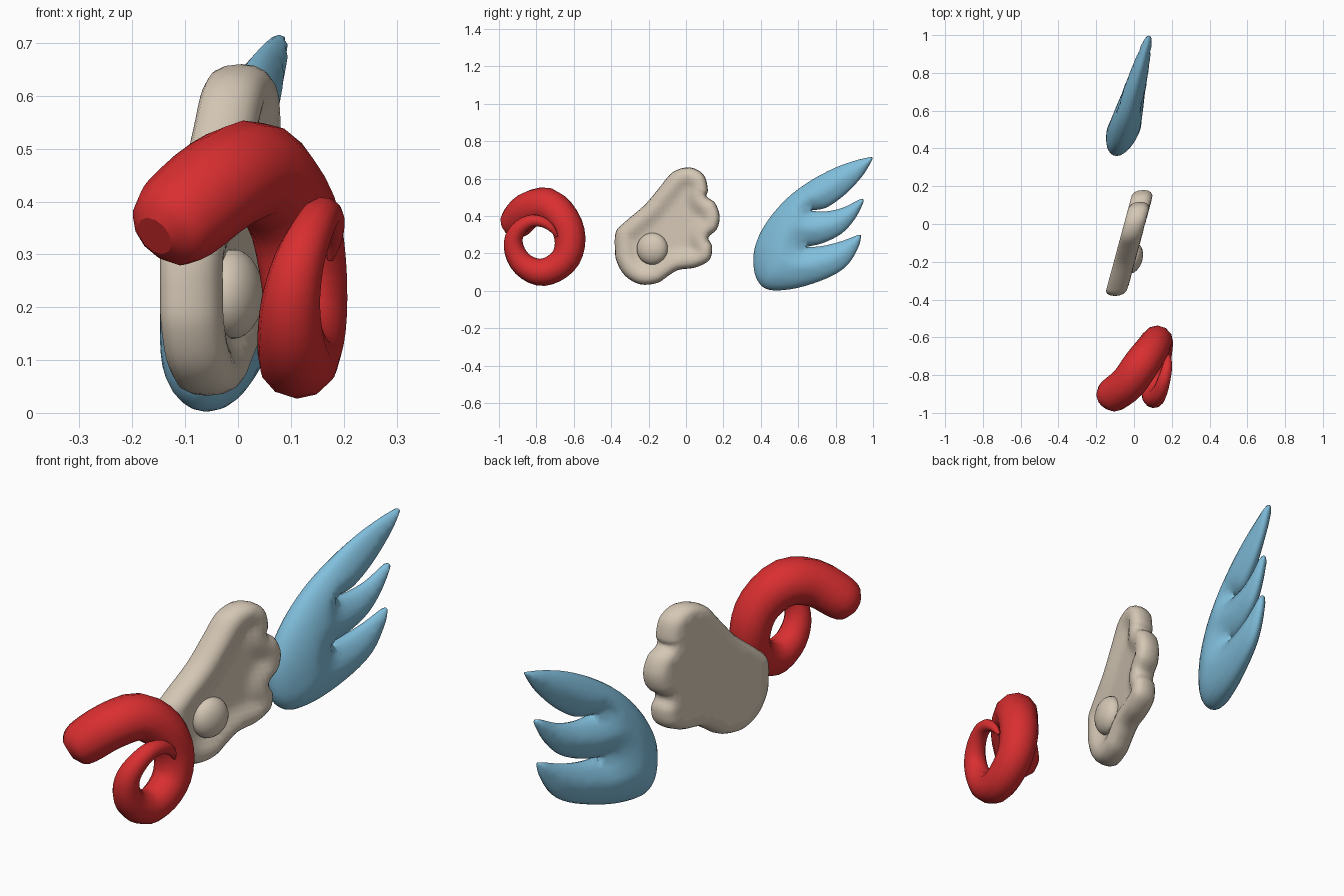
import bpy, bmesh, math
from mathutils import Vector
from mathutils.geometry import delaunay_2d_cdt, intersect_point_line

if "Cube" in bpy.data.objects:
    bpy.data.objects.remove(bpy.data.objects["Cube"])


def material(name, rgb):
    m = bpy.data.materials.new(name)
    m.diffuse_color = (*rgb, 1)
    m.use_nodes = True
    m.node_tree.nodes["Principled BSDF"].inputs["Base Color"].default_value = m.diffuse_color
    return m


RED = material("horn red", (0.70, 0.028, 0.03))
BEIGE = material("bone beige", (0.66, 0.57, 0.46))
BLUE = material("sky blue", (0.22, 0.52, 0.72))


def smooth_path(pts, n, closed):
    """Catmull-Rom resampling of tuples of any size."""
    pts = [Vector(p) for p in pts]
    k, out = len(pts), []
    get = (lambda i: pts[i % k]) if closed else (lambda i: pts[max(0, min(k - 1, i))])
    for i in range(k if closed else k - 1):
        a, b, c, d = get(i - 1), get(i), get(i + 1), get(i + 2)
        for j in range(n):
            t = j / n
            out.append(0.5 * (2 * b + (c - a) * t + (2 * a - 5 * b + 4 * c - d) * t * t
                              + (3 * b - a - 3 * c + d) * t ** 3))
    return out if closed else out + [pts[-1]]


def puffy_plate(name, outline, mat, plane, front, back, rings, step):
    """Inflate a (y, z) outline along x; thickness depends on edge distance."""
    loop = smooth_path(outline, 4, True)
    k = len(loop)
    segs = [(loop[i], loop[(i + 1) % k]) for i in range(k)]

    def dist(p):
        best = 9
        for a, b in segs:
            q, t = intersect_point_line(p, a, b)
            q = a.lerp(b, max(0, min(1, t)))
            best = min(best, (p - Vector((q[0], q[1]))).length)
        return best

    def inside(p):
        r = False
        for a, b in segs:
            if (a.y > p.y) != (b.y > p.y) and p.x < a.x + (p.y - a.y) * (b.x - a.x) / (b.y - a.y):
                r = not r
        return r

    pts = list(loop)
    for r in rings:
        for i in range(k):
            t = (loop[(i + 1) % k] - loop[i - 1]).normalized()
            for s in (1, -1):
                p = loop[i] + Vector((-t.y, t.x)) * r * s
                if inside(p) and dist(p) > 0.93 * r:
                    pts.append(p)
    for i in range(int(2.4 / step)):
        for j in range(int(0.8 / step)):
            p = Vector((-1.2 + i * step, j * step))
            if inside(p) and dist(p) > rings[-1] + step * 0.6:
                pts.append(p)
    vs, _, fs, *_ = delaunay_2d_cdt(pts, [(i, (i + 1) % k) for i in range(k)], [], 1, 1e-5)
    bm = bmesh.new()
    top, bot = [], []
    for v in vs:
        d = dist(v)
        x = plane(v.x)
        if d < 1e-4:
            w = bm.verts.new((x, v.x, v.y))
            top.append(w)
            bot.append(w)
        else:
            top.append(bm.verts.new((x + front(d, v), v.x, v.y)))
            bot.append(bm.verts.new((x - back(d, v), v.x, v.y)))
    for f in fs:
        bm.faces.new([top[i] for i in f])
        if any(top[i] != bot[i] for i in f):
            bm.faces.new([bot[i] for i in reversed(f)])
    bmesh.ops.recalc_face_normals(bm, faces=bm.faces)
    return finish(name, bm, mat)


def finish(name, bm, mat):
    me = bpy.data.meshes.new(name)
    bm.to_mesh(me)
    bm.free()
    me.materials.append(mat)
    me.shade_smooth()
    ob = bpy.data.objects.new(name, me)
    bpy.context.collection.objects.link(ob)
    return ob


def dome(d, r, power=0.5):
    return (1 - (1 - min(d / r, 1)) ** 2) ** power


# Feathered wing: three pointed feathers, puffy on both sides
wing = [(.36, .17), (.375, .07), (.43, .01), (.53, .005), (.65, .03), (.78, .08), (.865, .14),
        (.92, .23), (.935, .29), (.92, .298), (.83, .265), (.73, .24), (.645, .235), (.73, .255),
        (.83, .305), (.90, .38), (.945, .465), (.945, .49), (.92, .485), (.84, .445), (.75, .425),
        (.67, .43), (.75, .445), (.85, .515), (.94, .61), (.99, .69), (.995, .714), (.97, .712),
        (.90, .695), (.79, .655), (.66, .585), (.54, .495), (.44, .38), (.38, .27)]


def wing_height(d, v):
    taper = 1 - 0.45 * max(0, min(1, (v.x - 0.5) / 0.4))
    return 0.09 * dome(d, 0.17) * taper


puffy_plate("feathered_wing", wing, BLUE, lambda y: -0.055 + 0.27 * (y - 0.5),
            wing_height, wing_height, (0.004, 0.015, 0.032), 0.022)

# Lobed small wing: thick plate, flat back, rounded rim and sunken front
lobes = [(-.38, .22), (-.375, .315), (-.325, .37), (-.22, .46), (-.14, .555), (-.07, .635),
         (.02, .66), (.095, .62), (.117, .54), (.11, .505), (.155, .47), (.18, .40), (.165, .33),
         (.12, .285), (.14, .235), (.125, .165), (.05, .125), (-.04, .112), (-.095, .08),
         (-.155, .042), (-.245, .035), (-.325, .08), (-.37, .155)]


def lobe_front(d, v):
    t = max(0, min(1, (d - 0.05) / 0.07))
    return 0.057 * dome(d, 0.04, 0.45) - 0.025 * t * t * (3 - 2 * t)


puffy_plate("lobed_wing", lobes, BEIGE, lambda y: -0.095 + 0.27 * (y + 0.36),
            lobe_front, lambda d, v: 0.055 * dome(d, 0.03, 0.45), (0.003, 0.012, 0.028), 0.022)

# Round knob on the lobed wing
bm = bmesh.new()
bmesh.ops.create_uvsphere(bm, u_segments=24, v_segments=14, radius=0.085)
knob = finish("wing_knob", bm, BEIGE)
knob.scale = (0.65, 1, 1)
knob.rotation_euler = (0, 0, -math.atan(0.27))
knob.location = (-0.01, -0.18, 0.225)

# Curled horn: tapering tube along a spiral (x, y, z, radius)
spiral = [(-.158, -.948, .335, .04), (-.142, -.932, .348, .075), (-.11, -.905, .37, .092),
          (-.03, -.84, .435, .096), (.04, -.74, .455, .096), (.10, -.655, .38, .088),
          (.122, -.62, .28, .083), (.128, -.64, .18, .078), (.122, -.71, .117, .075),
          (.11, -.79, .10, .072), (.10, -.87, .14, .064), (.10, -.915, .21, .056),
          (.115, -.92, .285, .048), (.14, -.88, .345, .04), (.16, -.82, .375, .034),
          (.175, -.76, .365, .027), (.18, -.715, .33, .018), (.175, -.69, .29, .006)]
path = smooth_path(spiral, 3, False)
cu = bpy.data.curves.new("curled_horn", 'CURVE')
cu.dimensions = '3D'
cu.bevel_depth = 1.0
cu.bevel_resolution = 4
cu.use_fill_caps = True
sp = cu.splines.new('POLY')
sp.points.add(len(path) - 1)
for p, q in zip(sp.points, path):
    p.co = (q[0], q[1], q[2], 1)
    p.radius = q[3]
cu.materials.append(RED)
horn = bpy.data.objects.new("curled_horn", cu)
bpy.context.collection.objects.link(horn)
bpy.context.view_layer.objects.active = horn
horn.select_set(True)
bpy.ops.object.convert(target='MESH')
bpy.context.object.data.shade_smooth()
